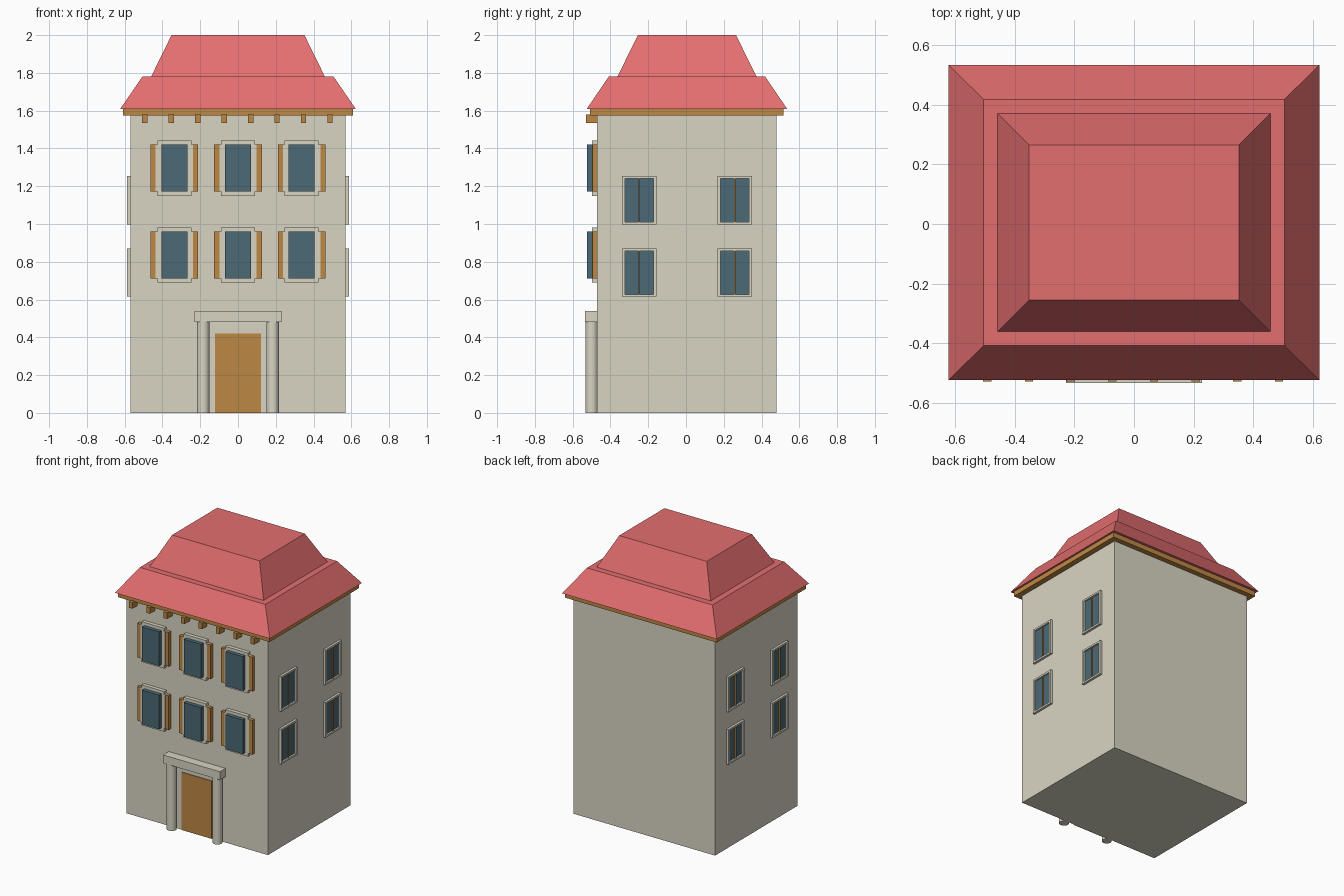
import bpy, bmesh, math

if "Cube" in bpy.data.objects:
    bpy.data.objects.remove(bpy.data.objects["Cube"])

YC = 0.005  # depth centre of the walls and roof


def material(name, rgb):
    m = bpy.data.materials.new(name)
    lin = [((c / 255 + 0.055) / 1.055) ** 2.4 for c in rgb]
    m.diffuse_color = (*lin, 1)
    m.use_nodes = True
    m.node_tree.nodes["Principled BSDF"].inputs["Base Color"].default_value = m.diffuse_color
    return m


STONE = material("pale stone", (217, 213, 196))
RED = material("red roof", (228, 110, 111))
WOOD = material("ochre wood", (190, 136, 68))
GLASS = material("blue glass", (75, 106, 117))


def finish(bm, name, mat):
    bmesh.ops.recalc_face_normals(bm, faces=bm.faces)
    me = bpy.data.meshes.new(name)
    bm.to_mesh(me)
    bm.free()
    me.materials.append(mat)
    ob = bpy.data.objects.new(name, me)
    bpy.context.collection.objects.link(ob)
    return ob


def boxes(name, mat, spans):
    """One object made of boxes, each given as (x0, x1, y0, y1, z0, z1)."""
    bm = bmesh.new()
    for x0, x1, y0, y1, z0, z1 in spans:
        vs = bmesh.ops.create_cube(bm, size=1)["verts"]
        for v in vs:
            v.co = (x0 if v.co.x < 0 else x1,
                    y0 if v.co.y < 0 else y1,
                    z0 if v.co.z < 0 else z1)
    return finish(bm, name, mat)


def frustum(name, mat, low, high):
    """Tapered block between two rectangles (half x, half y, z)."""
    bm = bmesh.new()
    vs = bmesh.ops.create_cube(bm, size=2)["verts"]
    for v in vs:
        hx, hy, z = low if v.co.z < 0 else high
        v.co = (v.co.x * hx, YC + v.co.y * hy, z)
    return finish(bm, name, mat)


# Walls
boxes("walls", STONE, [(-0.57, 0.57, -0.47, 0.48, 0, 1.6)])

# Cornice, brackets and two-stage roof
boxes("cornice", WOOD, [(-0.61, 0.61, YC - 0.512, YC + 0.512, 1.575, 1.61)])
boxes("brackets", WOOD, [(x - 0.014, x + 0.014, -0.53, -0.46, 1.535, 1.58)
                         for x in [-0.493 + 0.14 * i for i in range(8)]])
frustum("lower_roof", RED, (0.623, 0.53, 1.61), (0.505, 0.413, 1.782))
frustum("upper_roof", RED, (0.46, 0.368, 1.78), (0.352, 0.26, 2.0))

# Front windows: surround, shutters and projecting glazing
for row, z0 in enumerate((0.712, 1.172)):
    z1 = z0 + 0.248
    for col, x in enumerate((-0.337, 0, 0.337)):
        tag = f"{row + 1}_{col + 1}"
        boxes("front_surround_" + tag, STONE, [
            (x - 0.099, x + 0.099, -0.497, -0.465, z0, z1),
            (x - 0.09, x + 0.09, -0.497, -0.465, z0 - 0.023, z1 + 0.022)])
        boxes("shutters_" + tag, WOOD, [
            (x + s * 0.112 - 0.0145, x + s * 0.112 + 0.0145,
             -0.496, -0.465, z0, z1) for s in (-1, 1)])
        boxes("front_glass_" + tag, GLASS,
              [(x - 0.069, x + 0.069, -0.525, -0.49, z0, z1)])

# Side windows: raised ring, recessed glass and thin mullion
for s in (-1, 1):
    for row, z0 in enumerate((0.628, 1.01)):
        z1 = z0 + 0.23
        for col, y in enumerate((YC - 0.253, YC + 0.253)):
            side = "left" if s < 0 else "right"
            tag = f"{side}_{row + 1}_{col + 1}"
            a, b = sorted((s * 0.56, s * 0.587))
            boxes("side_surround_" + tag, STONE, [
                (a, b, y - 0.092, y - 0.076, z0 - 0.013, z1 + 0.013),
                (a, b, y + 0.076, y + 0.092, z0 - 0.013, z1 + 0.013),
                (a, b, y - 0.076, y + 0.076, z0 - 0.013, z0),
                (a, b, y - 0.076, y + 0.076, z1, z1 + 0.013)])
            g0, g1 = sorted((s * 0.566, s * 0.575))
            boxes("side_glass_" + tag, GLASS,
                  [(g0, g1, y - 0.076, y + 0.076, z0, z1)])
            m0, m1 = sorted((s * 0.566, s * 0.584))
            boxes("mullion_" + tag, WOOD,
                  [(m0, m1, y - 0.003, y + 0.003, z0, z1)])

# Doorway: door plate, lintel and round columns
boxes("door", WOOD, [(-0.121, 0.121, -0.475, -0.467, 0, 0.42)])
boxes("lintel", STONE, [(-0.229, 0.229, -0.535, -0.46, 0.48, 0.54)])
for s, side in ((-1, "left"), (1, "right")):
    bpy.ops.mesh.primitive_cylinder_add(vertices=32, radius=0.033, depth=0.48,
                                        location=(s * 0.184, -0.499, 0.24))
    column = bpy.context.object
    column.name = side + "_column"
    column.data.materials.append(STONE)
    bpy.ops.object.shade_smooth_by_angle(angle=math.radians(40))
